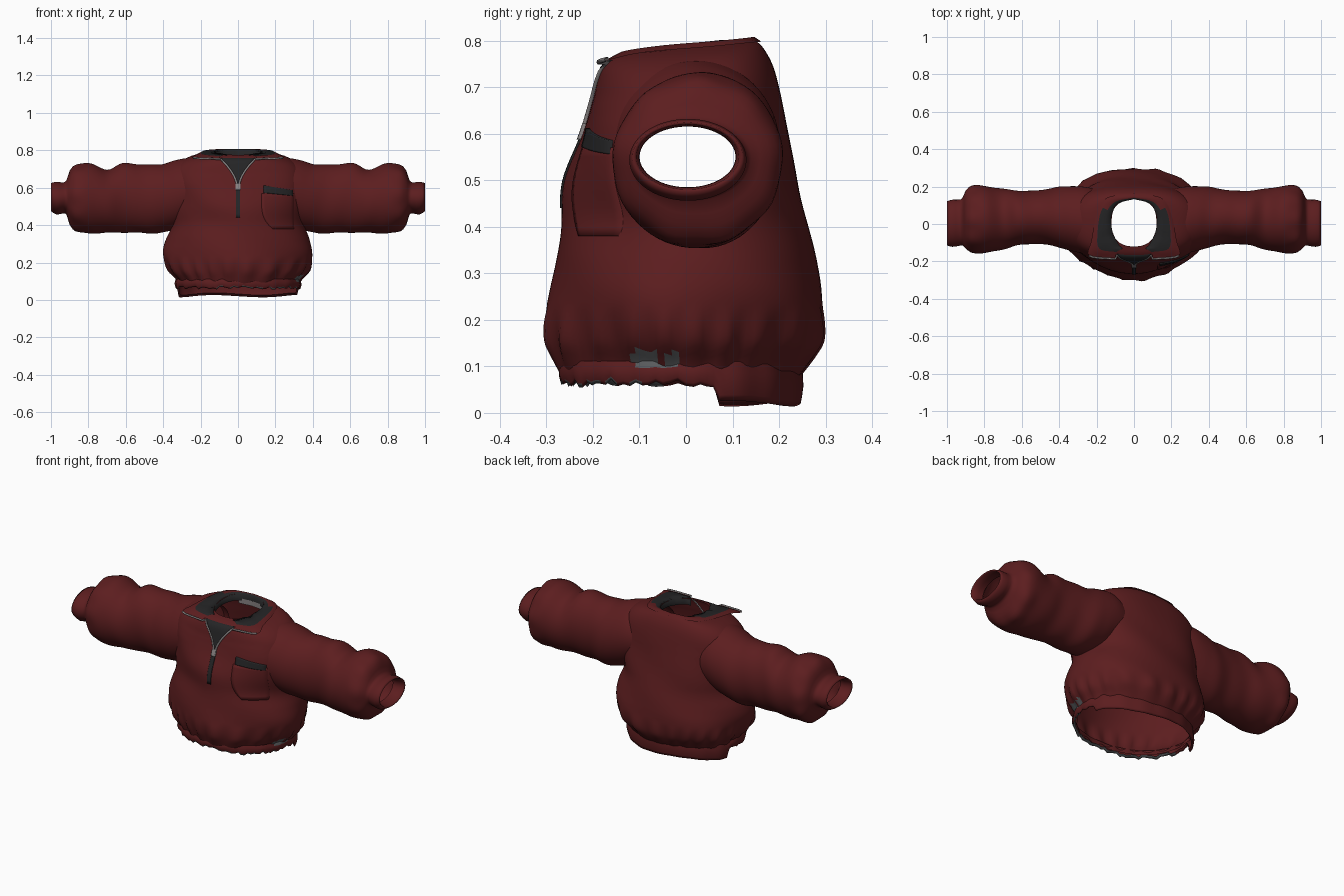
import bpy, bmesh, math, random
from mathutils import Vector
from mathutils.bvhtree import BVHTree

random.seed(4)
if "Cube" in bpy.data.objects:
    bpy.data.objects.remove(bpy.data.objects["Cube"])


def material(name, rgb):
    m = bpy.data.materials.new(name)
    m.use_nodes = True
    m.diffuse_color = (*rgb, 1)
    m.node_tree.nodes["Principled BSDF"].inputs["Base Color"].default_value = (*rgb, 1)
    return m


RED = material("dark red cloth", (0.107, 0.0125, 0.0135))
DARK = material("charcoal lining", (0.018, 0.018, 0.019))
GREY = material("grey metal", (0.24, 0.22, 0.22))
WORN = material("worn grey backing", (0.1, 0.105, 0.11))


def loft(name, rows, mats, closed=True, rule=None, drop=None):
    """Skin a list of point rows; rule picks a material, drop removes faces."""
    bm = bmesh.new()
    vs = [[bm.verts.new(p) for p in row] for row in rows]
    n = len(rows[0])
    for i in range(len(rows) - 1):
        for j in range(n if closed else n - 1):
            k = (j + 1) % n
            f = bm.faces.new((vs[i][j], vs[i][k], vs[i + 1][k], vs[i + 1][j]))
            f.smooth = True
            if rule:
                f.material_index = rule(i, j, f.calc_center_median())
    if drop:
        bad = [f for f in bm.faces if drop(f.calc_center_median())]
        bmesh.ops.delete(bm, geom=bad, context='FACES')
    bmesh.ops.recalc_face_normals(bm, faces=bm.faces)
    mesh = bpy.data.meshes.new(name)
    bm.to_mesh(mesh)
    bm.free()
    for m in mats:
        mesh.materials.append(m)
    ob = bpy.data.objects.new(name, mesh)
    bpy.context.collection.objects.link(ob)
    return ob


def resample(keys, step):
    """Smoothly interpolate key rows (first value is the parameter)."""
    out = []
    for i in range(len(keys) - 1):
        a, b = keys[i], keys[i + 1]
        p, q = keys[max(i - 1, 0)], keys[min(i + 2, len(keys) - 1)]
        count = max(2, round(abs(b[0] - a[0]) / step))
        for s in range(count):
            t = s / count
            row = [a[0] + (b[0] - a[0]) * t]
            for c in range(1, len(a)):
                h = b[0] - a[0]
                m0 = (b[c] - p[c]) / ((b[0] - p[0]) or 1) * h
                m1 = (q[c] - a[c]) / ((q[0] - a[0]) or 1) * h
                row.append((2*t**3 - 3*t*t + 1) * a[c] + (t**3 - 2*t*t + t) * m0
                           + (3*t*t - 2*t**3) * b[c] + (t**3 - t*t) * m1)
            out.append(row)
    return out + [list(keys[-1])]


def power(v, e):
    return math.copysign(abs(v) ** e, v)


# Torso: height, half width, front y, back y
torso_keys = [(0.08, .318, -.268, .245), (0.11, .335, -.28, .268), (0.15, .37, -.293, .292),
              (0.2, .39, -.297, .3), (0.26, .398, -.29, .295), (0.32, .385, -.28, .283),
              (0.4, .355, -.266, .265), (0.5, .358, -.258, .242), (0.6, .365, -.224, .218),
              (0.68, .35, -.2, .203), (0.73, .315, -.19, .188), (0.765, .255, -.178, .168),
              (0.783, .175, -.15, .152), (0.788, .12, -.12, .135)]
SEG = 112
rows = []
for z, w, yf, yb in resample(torso_keys, 0.012):
    row = []
    square = .18 * max(0, min(1, (z - .42) / .2))
    for j in range(SEG):
        a = 2 * math.pi * j / SEG
        e = (.96 if math.sin(a) > 0 else 1.03) - square
        x, y = power(math.cos(a), e), power(math.sin(a), e)
        gather = max(0, 1 - abs(z - .14) / .09) * .011 * math.sin(22 * a + 2 * math.sin(3 * a))
        fold = .006 * math.sin(5 * a + 14 * z) * math.sin(9 * z) if z < .7 else 0
        k = 1 + gather / .3 + fold / .3
        tilt = .1 * max(0, min(1, (z - .66) / .1))
        py = (yb if y > 0 else -yf) * y * k
        row.append((w * x * k, py, z + tilt * py + gather * .6))
    rows.append(row)


def in_armhole(c):
    return abs(c.x) > .2 and ((c.y - .02) / .12) ** 2 + ((c.z - .56) / .13) ** 2 < 1


def worn_patch(c):
    """Bare spots above the left side of the waistband."""
    return c.x > 0 and c.z < .132 and (-.115 < c.y < -.055 or -.045 < c.y < -.02)


torso = loft("torso", rows, [RED, WORN], rule=lambda i, j, c: int(worn_patch(c)),
             drop=in_armhole)
surface = BVHTree.FromPolygons([v.co for v in torso.data.vertices],
                               [p.vertices[:] for p in torso.data.polygons])


def band_colour(i, j, c):
    lining = i == 4 and c.y < -.05
    torn_edge = i == 3 and c.y < -.1 and c.x > -.12 and math.sin(j * 1.7) > -.4
    return int(lining or torn_edge or (i == 0 and worn_patch(c)))


# Waistband: long at the back, torn and short at the front, grey on the worn parts
band = [[] for _ in range(6)]
for j in range(SEG):
    a = 2 * math.pi * j / SEG
    x, y = .33 * power(math.cos(a), .95), power(math.sin(a), .95)
    y *= .245 if y > 0 else .268
    end = .02 + .006 * math.sin(4 * a) if y > .06 else .064 + random.uniform(-.01, .008)
    for i, t in enumerate((0, .3, .6, .85, 1)):
        puff = 1 + .025 * math.sin(math.pi * t) + .006 * math.sin(17 * a)
        band[i].append((x * puff, y * puff, .112 + (end - .112) * t))
    band[5].append((x * .97, y * .97, end + .012))
loft("waistband", band, [RED, WORN], rule=band_colour)

# Sleeves: x, front y, back y, bottom z, top z, ending in a turned-in cuff
sleeve_keys = [(.18, -.165, .18, .43, .735), (.26, -.16, .198, .405, .757),
               (.33, -.145, .202, .378, .748),
               (.42, -.122, .198, .36, .722), (.52, -.108, .18, .36, .724),
               (.62, -.115, .18, .362, .728), (.7, -.135, .187, .358, .698),
               (.8, -.154, .202, .355, .733), (.87, -.148, .2, .362, .722),
               (.9, -.13, .178, .4, .69), (.917, -.115, .14, .455, .64),
               (.935, -.117, .13, .463, .628), (.97, -.122, .13, .456, .632),
               (1.0, -.115, .122, .475, .625)]
for side, label in ((1, "left"), (-1, "right")):
    rows = []
    for x, yf, yb, zb, zt in resample(sleeve_keys, .015):
        row = []
        for j in range(64):
            a = 2 * math.pi * j / 64
            puff = max(0, min(1, (x - .33) / .1, (.93 - x) / .05))
            k = 1 + puff * (.025 * math.sin(2 * a + 24 * x) * math.sin(17 * x)
                            + .02 * math.sin(9 * a) * max(0, 1 - abs(x - .88) / .08))
            row.append((side * x, (yf + yb) / 2 + (yb - yf) / 2 * k * math.cos(a),
                        (zb + zt) / 2 + (zt - zb) / 2 * k * math.sin(a)))
        rows.append(row)
    rim = rows[-1]
    for x, s in ((.995, .93), (.96, .88), (.93, .87)):
        rows.append([(side * x, .002 + (p[1] - .002) * s, .552 + (p[2] - .552) * s)
                     for p in rim])
    loft(label + "_sleeve", rows, [RED])


def above(p, gap=.006):
    """Lift a point so that it rests over the shoulders."""
    hit = surface.ray_cast(Vector((p[0], p[1], 2)), Vector((0, 0, -1)))[0]
    return (p[0], p[1], max(p[2], hit.z + gap) if hit else p[2])


# Fold-down collar: stations from the front corner to the centre back
collar = [((.06, -.13, .765), (.095, -.15, .768), (.1, -.186, .752)),
          ((.085, -.105, .775), (.185, -.132, .778), (.24, -.168, .758)),
          ((.118, -.03, .785), (.195, -.05, .79), (.228, -.09, .775)),
          ((.12, .05, .792), (.175, .07, .8), (.2, .05, .787)),
          ((.08, .11, .798), (.115, .13, .806), (.145, .14, .796)),
          ((0, .133, .8), (0, .147, .808), (0, .162, .798))]
keys = [(i, *[v for p in st for v in p]) for i, st in enumerate(collar)]
half = [[Vector(r[c:c + 3]) for c in (1, 4, 7)] for r in resample(keys, .2)]
full = half + [[Vector((-p.x, p.y, p.z)) for p in st] for st in half[-2::-1]]
strips = []
for inner, mid, outer in full:
    strips.append([inner - Vector((0, 0, .035)), above(inner), above(mid.lerp(inner, .5)),
                   above(mid), above(mid.lerp(outer, .5)), above(outer, .004)])
loft("collar", strips, [RED, DARK], closed=False,
     rule=lambda i, j, c: int(j < (2 if c.y > .085 else 3)))


def on_front(x, z, gap):
    hit = surface.ray_cast(Vector((x, -1, z)), Vector((0, 1, 0)))[0]
    y = hit.y if hit and hit.y < 0 else -.16
    return (x, y - gap, z)


def plate(name, mat, left, right, bottom, top, gap=.005, steps=10):
    """Thin panel on the chest with its rim tucked back onto the cloth."""
    grid = []
    for i in range(steps + 1):
        v, row = i / steps, []
        for j in range(steps + 1):
            x = left(v) + (right(v) - left(v)) * j / steps
            row.append(on_front(x, bottom(x) + (top(x) - bottom(x)) * v, gap))
        grid.append(row)
    sink = lambda p: (p[0], p[1] + gap + .002, p[2])
    grid = [[sink(r[0])] + r + [sink(r[-1])] for r in grid]
    grid = [[sink(p) for p in grid[0]]] + grid + [[sink(p) for p in grid[-1]]]
    loft(name, grid, [mat], closed=False)


# Chest pocket with its dark opening
plate("chest_pocket", RED, lambda v: .125 + .06 * (1 - v) ** 4, lambda v: .3,
      lambda x: .38, lambda x: .57, .004)
plate("pocket_opening", DARK, lambda v: .137, lambda v: .295,
      lambda x: .572 - .1 * (x - .14), lambda x: .612 - .17 * (x - .14), .008)

# Open neck and zip
vee = lambda v: .006 + .085 * v ** 1.7
plate("neck_facing", DARK, lambda v: -vee(v), vee, lambda x: .61, lambda x: .758, .004)
plate("zip_tape", DARK, lambda v: -.012, lambda v: .012, lambda x: .44, lambda x: .625, .004)
plate("zip_pull", GREY, lambda v: -.013, lambda v: .013, lambda x: .588, lambda x: .622, .008)


def tube(name, points, radius, mat):
    cu = bpy.data.curves.new(name, 'CURVE')
    cu.dimensions = '3D'
    cu.bevel_depth = radius
    cu.bevel_resolution = 1
    sp = cu.splines.new('POLY')
    sp.points.add(len(points) - 1)
    for sp_point, p in zip(sp.points, points):
        sp_point.co = (*p, 1)
    cu.materials.append(mat)
    ob = bpy.data.objects.new(name, cu)
    bpy.context.collection.objects.link(ob)


# Metal teeth along both open edges and the front of the collar
for side, label in ((1, "left"), (-1, "right")):
    edge = [on_front(side * vee(t / 8), .61 + .142 * t / 8, .002) for t in range(9)]
    for st in half[:6]:
        x, y, z = above((side * st[2].x, st[2].y, st[2].z), .004)
        edge.append((x, y - .002, z + .002))
    tube(label + "_edge_teeth", edge, .0055, GREY)

# Neck label inside the back
loft("neck_label", [[(x / 100, .126 - abs(x) / 900, z) for x in range(-8, 9, 2)]
                    for z in (.745, .775)], [GREY], closed=False)
